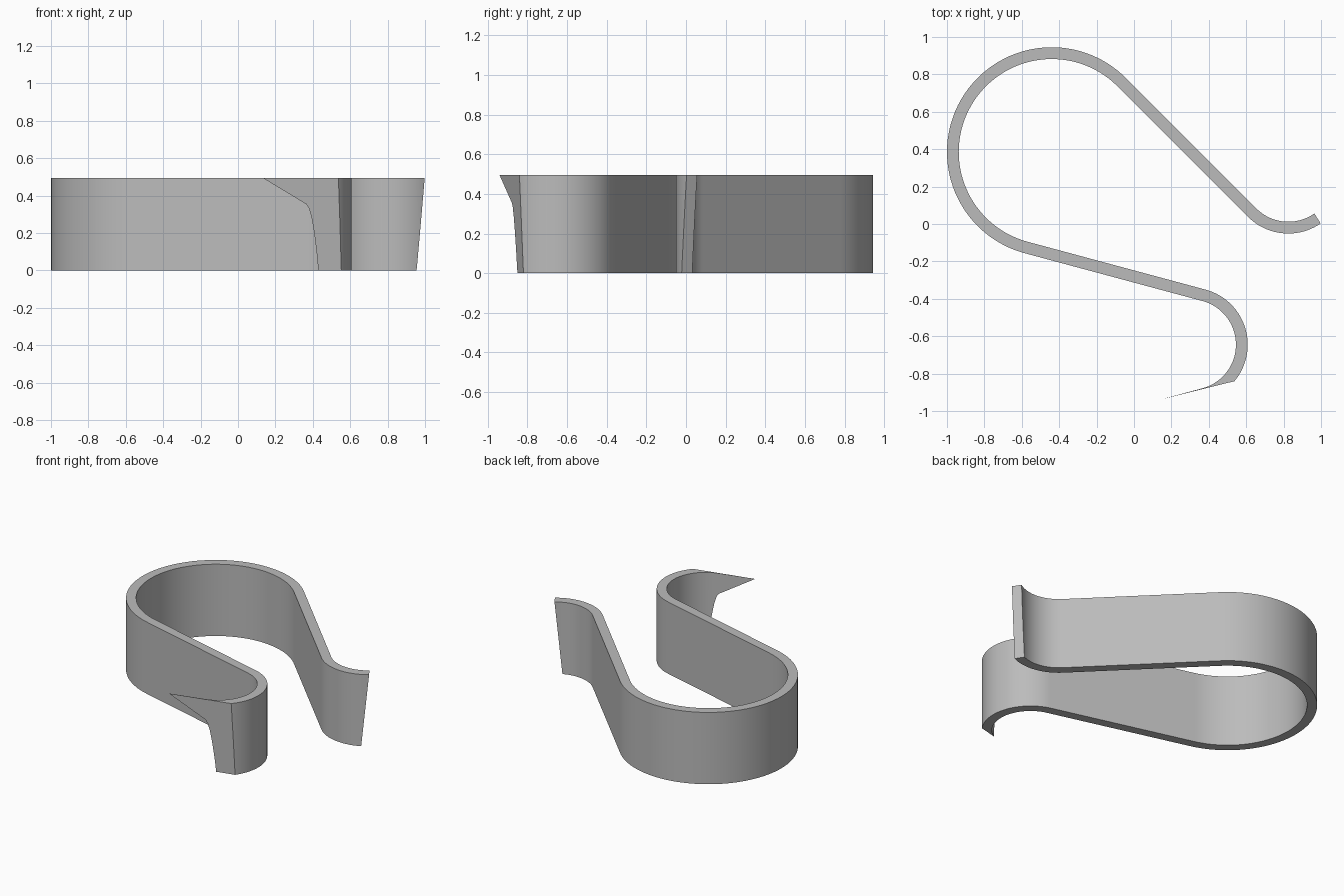
import bpy, bmesh, math
from mathutils import Vector

if "Cube" in bpy.data.objects:
    bpy.data.objects.remove(bpy.data.objects["Cube"])

H = 0.495            # strip height
R_BIG, R_END, T = 0.56, 0.3045, 0.063


def arc(cx, cy, r_left, r_right, a0, a1, n):
    """Paired left/right points of a curved piece of strip."""
    out = []
    for i in range(n + 1):
        a = math.radians(a0 + (a1 - a0) * i / n)
        c, s = math.cos(a), math.sin(a)
        out.append(((cx + r_left * c, cy + r_left * s),
                    (cx + r_right * c, cy + r_right * s)))
    return out


# Strip outline: flared lip, large loop, hooked end, straight tail
pairs = arc(0.825, 0.2535, R_END, R_END - T, -40, -135, 28)
pairs += arc(-0.44, 0.385, R_BIG - T, R_BIG, 45, 255, 64)
pairs += arc(0.3035, -0.645, R_END, R_END - T, 75, -75, 44)
tail = Vector((-math.cos(math.radians(15)), -math.sin(math.radians(15)))) * 0.4
pairs.append(tuple((p[0] + tail.x, p[1] + tail.y) for p in pairs[-1]))

bm = bmesh.new()
rings = []
for l, r in pairs:
    rings.append([bm.verts.new(v) for v in
                  ((*l, 0), (*r, 0), (*r, H), (*l, H))])
for a, b in zip(rings, rings[1:]):
    for i in range(4):
        j = (i + 1) % 4
        bm.faces.new((a[i], a[j], b[j], b[i]))
bm.faces.new(rings[0])
bm.faces.new(rings[-1][::-1])
bmesh.ops.recalc_face_normals(bm, faces=bm.faces)


def trim(point, normal):
    """Cut away everything on the normal side and close the end."""
    res = bmesh.ops.bisect_plane(
        bm, geom=bm.verts[:] + bm.edges[:] + bm.faces[:], dist=1e-6,
        plane_co=point, plane_no=normal, clear_outer=True)
    edges = [e for e in bm.edges if e.is_boundary]
    bmesh.ops.holes_fill(bm, edges=edges, sides=0)


# Slanted lip end
lip = Vector((1.0, 0.0, H))
trim(lip, (Vector((0.955, -0.022, 0)) - lip).cross(Vector((-0.035, 0.055, 0))) * -1
     if (Vector((0.955, -0.022, 0)) - lip).cross(Vector((-0.035, 0.055, 0))).x < 0
     else (Vector((0.955, -0.022, 0)) - lip).cross(Vector((-0.035, 0.055, 0))))
# Shallow cut that leaves the pointed tip on the hooked end
trim(Vector((0.115, -0.9452, H)), Vector((0.248, -1, -0.033)))
bmesh.ops.recalc_face_normals(bm, faces=bm.faces)

mesh = bpy.data.meshes.new("spring_clip")
bm.to_mesh(mesh)
bm.free()
clip = bpy.data.objects.new("spring_clip", mesh)
bpy.context.collection.objects.link(clip)

grey = bpy.data.materials.new("plain grey")
grey.diffuse_color = (0.5, 0.5, 0.5, 1)
grey.use_nodes = True
grey.node_tree.nodes["Principled BSDF"].inputs["Base Color"].default_value = grey.diffuse_color
mesh.materials.append(grey)

bpy.context.view_layer.objects.active = clip
clip.select_set(True)
bpy.ops.object.shade_smooth_by_angle(angle=math.radians(20))
